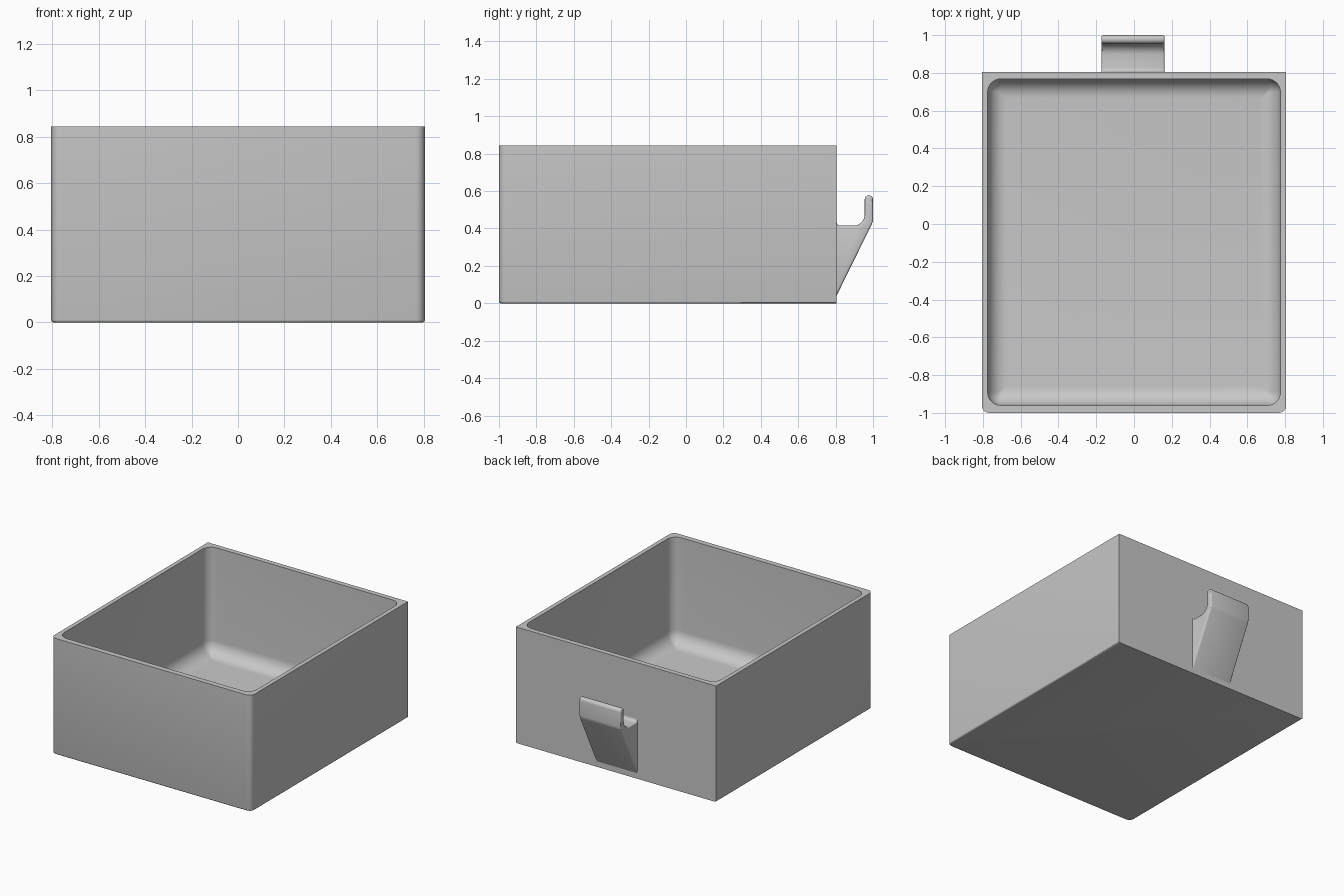
import bpy, bmesh, math
from mathutils import Vector

if "Cube" in bpy.data.objects:
    bpy.data.objects.remove(bpy.data.objects["Cube"], do_unlink=True)

# Single grey material
GREY = (0.58, 0.58, 0.58, 1)
grey = bpy.data.materials.new("plain grey")
grey.use_nodes = True
grey.diffuse_color = GREY
grey.node_tree.nodes["Principled BSDF"].inputs["Base Color"].default_value = GREY


def make_object(name, bm):
    bmesh.ops.recalc_face_normals(bm, faces=bm.faces)
    mesh = bpy.data.meshes.new(name)
    bm.to_mesh(mesh)
    bm.free()
    mesh.materials.append(grey)
    obj = bpy.data.objects.new(name, mesh)
    bpy.context.collection.objects.link(obj)
    return obj


def bevel(bm, rule, radius, segments):
    edges = [e for e in bm.edges if rule(*(v.co for v in e.verts))]
    bmesh.ops.bevel(bm, geom=edges, offset=radius, segments=segments,
                    profile=0.5, affect='EDGES', clamp_overlap=False)


def select_only(obj):
    bpy.ops.object.select_all(action='DESELECT')
    obj.select_set(True)
    bpy.context.view_layer.objects.active = obj


def arc(u, v, radius, start, end, steps=8):
    angles = [math.radians(start + (end - start) * i / steps) for i in range(steps + 1)]
    return [(u + radius * math.cos(a), v + radius * math.sin(a)) for a in angles]


# Bin: rounded front corners and base edge, square back
bm = bmesh.new()
bmesh.ops.create_cube(bm, size=1)
low, high = (-0.806, -1, 0), (0.806, 0.805, 0.845)
for v in bm.verts:
    v.co = Vector([l if c < 0 else h for c, l, h in zip(v.co, low, high)])
bevel(bm, lambda a, b: abs(a.z - b.z) > 0.3 and a.y < 0, 0.04, 6)
bevel(bm, lambda a, b: max(a.z, b.z) < 0.01 and min(a.y, b.y) < 0.8, 0.01, 3)
storage_bin = make_object("storage_bin", bm)

# Cavity: rounded rectangle rings stepping in along the floor fillet
HALF_X, FRONT, BACK, FLOOR = 0.775, -0.96, 0.768, 0.07
CORNER, FILLET = 0.07, 0.1


def cavity_ring(bm, inset, z):
    r = max(CORNER - inset, 0.01)
    x, front, back = HALF_X - inset - r, FRONT + inset + r, BACK - inset - r
    points = []
    for i, (u, v) in enumerate([(x, back), (-x, back), (-x, front), (x, front)]):
        points += arc(u, v, r, 90 * i, 90 * i + 90)
    return [bm.verts.new((u, v, z)) for u, v in points]


bm = bmesh.new()
rings = [cavity_ring(bm, 0, 1)]
for i in range(11):
    a = math.radians(9 * i)
    rings.append(cavity_ring(bm, FILLET * (1 - math.cos(a)),
                             FLOOR + FILLET * (1 - math.sin(a))))
for upper, lower in zip(rings, rings[1:]):
    for i in range(len(upper)):
        bm.faces.new((upper[i - 1], upper[i], lower[i], lower[i - 1]))
bm.faces.new(rings[0])
bm.faces.new(rings[-1])
cavity = make_object("cavity_cutter", bm)
cavity.hide_render = True
cut = storage_bin.modifiers.new("cavity", 'BOOLEAN')
cut.operation, cut.solver, cut.object = 'DIFFERENCE', 'EXACT', cavity
select_only(storage_bin)
bpy.ops.object.modifier_apply(modifier=cut.name)
bpy.data.objects.remove(cavity, do_unlink=True)

# Hook: side profile extruded across the back
profile = [(0.795, 0.02)]
profile += arc(0.94, 0.45, 0.06, -26, 0, 4)
profile += arc(0.9775, 0.555, 0.0225, 0, 180)
profile += arc(0.895, 0.475, 0.06, 0, -90)
profile += arc(0.825, 0.435, 0.02, -90, -180, 4)
profile += [(0.795, 0.435)]

bm = bmesh.new()
side = bm.faces.new([bm.verts.new((-0.172, y, z)) for y, z in profile])
new = bmesh.ops.extrude_face_region(bm, geom=[side])["geom"]
bmesh.ops.translate(bm, vec=(0.334, 0, 0),
                    verts=[g for g in new if isinstance(g, bmesh.types.BMVert)])
# Soften the two side outlines, leaving the wall joint square
bevel(bm, lambda a, b: abs(a.x - b.x) < 0.01 and max(a.y, b.y) > 0.806, 0.01, 3)
hook = make_object("back_hook", bm)

for obj in (storage_bin, hook):
    select_only(obj)
    bpy.ops.object.shade_smooth_by_angle(angle=math.radians(30))
